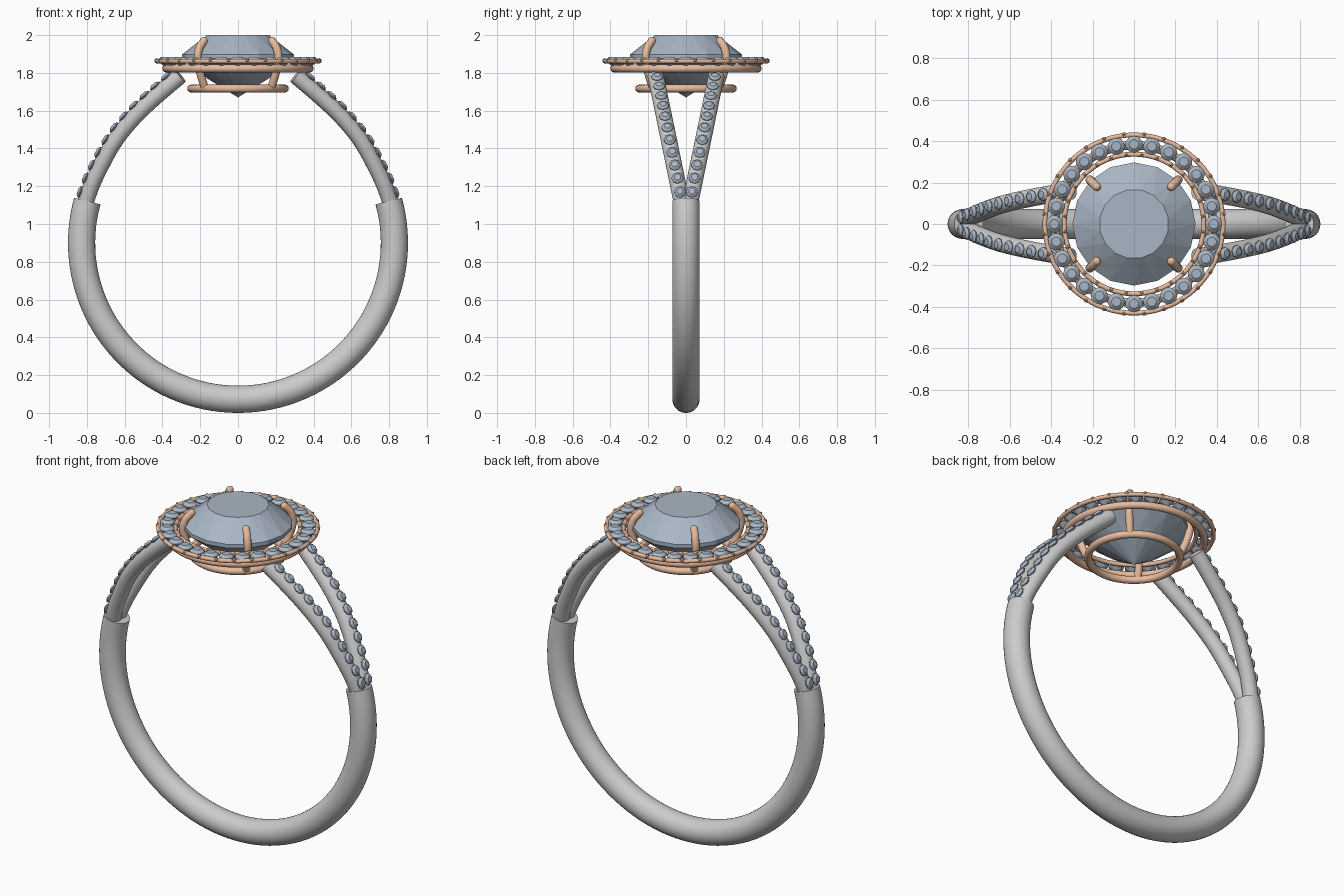
import bpy, bmesh
from math import pi, cos, sin, radians
from mathutils import Vector, Matrix

if "Cube" in bpy.data.objects:
    bpy.data.objects.remove(bpy.data.objects["Cube"])


def material(name, rgb):
    m = bpy.data.materials.new(name)
    m.diffuse_color = (*rgb, 1)
    m.use_nodes = True
    m.node_tree.nodes["Principled BSDF"].inputs["Base Color"].default_value = m.diffuse_color
    return m


COPPER = material("rose_metal", (0.80, 0.50, 0.34))
GEM = material("gem_blue_grey", (0.40, 0.47, 0.56))


def finish(bm, name, mat=None, smooth=True):
    bmesh.ops.recalc_face_normals(bm, faces=bm.faces)
    me = bpy.data.meshes.new(name)
    bm.to_mesh(me)
    bm.free()
    ob = bpy.data.objects.new(name, me)
    bpy.context.collection.objects.link(ob)
    if mat:
        me.materials.append(mat)
    if smooth:
        bpy.ops.object.select_all(action='DESELECT')
        ob.select_set(True)
        bpy.context.view_layer.objects.active = ob
        bpy.ops.object.shade_smooth_by_angle(angle=radians(40))
    return ob


def spline(pts, steps=6):
    # Catmull-Rom through the given points
    p = [Vector(q) for q in pts]
    p = [2 * p[0] - p[1]] + p + [2 * p[-1] - p[-2]]
    out = []
    for a, b, c, d in zip(p, p[1:], p[2:], p[3:]):
        for i in range(steps):
            t = i / steps
            out.append(0.5 * (2 * b + (c - a) * t + (2 * a - 5 * b + 4 * c - d) * t * t
                              + (3 * b - a - 3 * c + d) * t ** 3))
    return out + [p[-2]]


def tangent(path, i):
    return (path[min(i + 1, len(path) - 1)] - path[max(i - 1, 0)]).normalized()


def tube(bm, path, r, side, n=24, closed=False):
    # round section swept along a path; side = vector roughly across the path
    rings = []
    for i, p in enumerate(path):
        t = (path[(i + 1) % len(path)] - path[i - 1]).normalized() if closed else tangent(path, i)
        u = (side - side.dot(t) * t).normalized()
        v = t.cross(u)
        rings.append([bm.verts.new(p + r * (cos(2 * pi * k / n) * u + sin(2 * pi * k / n) * v))
                      for k in range(n)])
    pairs = list(zip(rings, rings[1:])) + ([(rings[-1], rings[0])] if closed else [])
    for a, b in pairs:
        for k in range(n):
            bm.faces.new((a[k], a[(k + 1) % n], b[(k + 1) % n], b[k]))
    if not closed:
        bm.faces.new(rings[0])
        bm.faces.new(rings[-1])


def circle_ring(name, R, r, z):
    bm = bmesh.new()
    path = [Vector((R * cos(a), R * sin(a), z)) for a in (2 * pi * i / 72 for i in range(72))]
    tube(bm, path, r, Vector((0, 0, 1)), 14, True)
    return bm, name


def cut_gem(bm, mat, profile, n):
    # faceted stone: rings from table to girdle to pavilion, closed by a culet point
    rings = [[bm.verts.new(mat @ Vector((r * cos(2 * pi * (k + s) / n), r * sin(2 * pi * (k + s) / n), z)))
              for k in range(n)] for r, z, s in profile[:-1]]
    bm.faces.new(rings[0])
    for (a, pa), (b, pb) in zip(zip(rings, profile), zip(rings[1:], profile[1:])):
        for k in range(n):
            j = (k + 1) % n
            if pa[2] == pb[2]:
                bm.faces.new((a[k], a[j], b[j], b[k]))
            elif pa[2] > pb[2]:
                bm.faces.new((a[k], b[k], b[j]))
                bm.faces.new((a[k], b[j], a[j]))
            else:
                bm.faces.new((a[k], a[j], b[k]))
                bm.faces.new((a[j], b[j], b[k]))
    tip = bm.verts.new(mat @ Vector((0, 0, profile[-1][1])))
    for k in range(n):
        bm.faces.new((rings[-1][k], rings[-1][(k + 1) % n], tip))


# small stone of girdle radius 1, table up
SMALL = [(0.55, 0.45, .5), (1, 0.08, 0), (1, -0.05, 0), (0, -0.85, 0)]

# plain lower band
bm = bmesh.new()
a0, a1 = radians(164.5), radians(375.5)
tube(bm, [Vector((0.828 * cos(a), 0, 0.9 + 0.828 * sin(a)))
          for a in (a0 + (a1 - a0) * i / 72 for i in range(73))], 0.072, Vector((0, 1, 0)), 32)
finish(bm, "band")

# split shoulders with a row of stones on each strand
XZ = [(.815, 1.07), (.795, 1.15), (.75, 1.26), (.655, 1.435), (.55, 1.565), (.44, 1.67), (.305, 1.785)]
metal, stones = bmesh.new(), bmesh.new()
for sx in (-1, 1):
    for sy in (-1, 1):
        path = spline([(sx * x, sy * (.03 + .206 * (z - 1.15)), z) for x, z in XZ], 8)
        tube(metal, path, 0.043, Vector((0, 1, 0)), 20)
        dist = [0]
        for a, b in zip(path, path[1:]):
            dist.append(dist[-1] + (b - a).length)
        for g in range(11):
            d = 0.09 + (dist[-1] - 0.115) * g / 10.5
            i = min(range(len(dist)), key=lambda k: abs(dist[k] - d))
            t = tangent(path, i)
            p = path[i] + t * (d - dist[i])
            out = Vector((sx * abs(t.z), 0, abs(t.x))).normalized()
            m = (Matrix.Translation(p + out * 0.045) @ out.to_track_quat('Z', 'Y').to_matrix().to_4x4()
                 @ Matrix.Scale(0.032, 4))
            cut_gem(stones, m, SMALL, 8)
finish(metal, "split_shoulders")
finish(stones, "shoulder_stones", GEM, False)

# halo rims, halo support and basket base ring
for name, R, r, z in (("halo_outer_rim", .43, .012, 1.862), ("halo_inner_rim", .337, .012, 1.862),
                      ("halo_support", .38, .021, 1.823), ("basket_base", .248, .021, 1.717)):
    bm, nm = circle_ring(name, R, r, z)
    finish(bm, nm, COPPER)

# halo stones and tiny beads between them
stones, beads = bmesh.new(), bmesh.new()
N = 28
for i in range(N):
    a = 2 * pi * i / N
    m = Matrix.Rotation(a, 4, 'Z') @ Matrix.Translation((.385, 0, 1.866)) @ Matrix.Scale(0.042, 4)
    cut_gem(stones, m, SMALL, 10)
    for R in (.434, .337):
        bmesh.ops.create_icosphere(beads, subdivisions=1, radius=0.013, matrix=Matrix.Rotation(
            a + pi / N, 4, 'Z') @ Matrix.Translation((R, 0, 1.866)))
finish(stones, "halo_stones", GEM, False)
finish(beads, "halo_beads", COPPER)

# four claws
bm = bmesh.new()
for k in range(4):
    a = pi / 4 + k * pi / 2
    c, s = cos(a), sin(a)
    path = spline([(r * c, r * s, z) for r, z in
                   ((.245, 1.715), (.28, 1.79), (.302, 1.87), (.29, 1.93), (.255, 1.97))], 5)
    tube(bm, path, 0.021, Vector((-s, c, 0)), 14)
    bmesh.ops.create_uvsphere(bm, u_segments=14, v_segments=8, radius=0.021,
                              matrix=Matrix.Translation(path[-1]))
finish(bm, "claws", COPPER)

# centre stone
bm = bmesh.new()
cut_gem(bm, Matrix.Identity(4), [(.168, 2.0, .5), (.297, 1.897, 0), (.297, 1.875, 0),
                                 (.165, 1.77, .5), (0, 1.67, 0)], 16)
finish(bm, "centre_stone", GEM, False)
